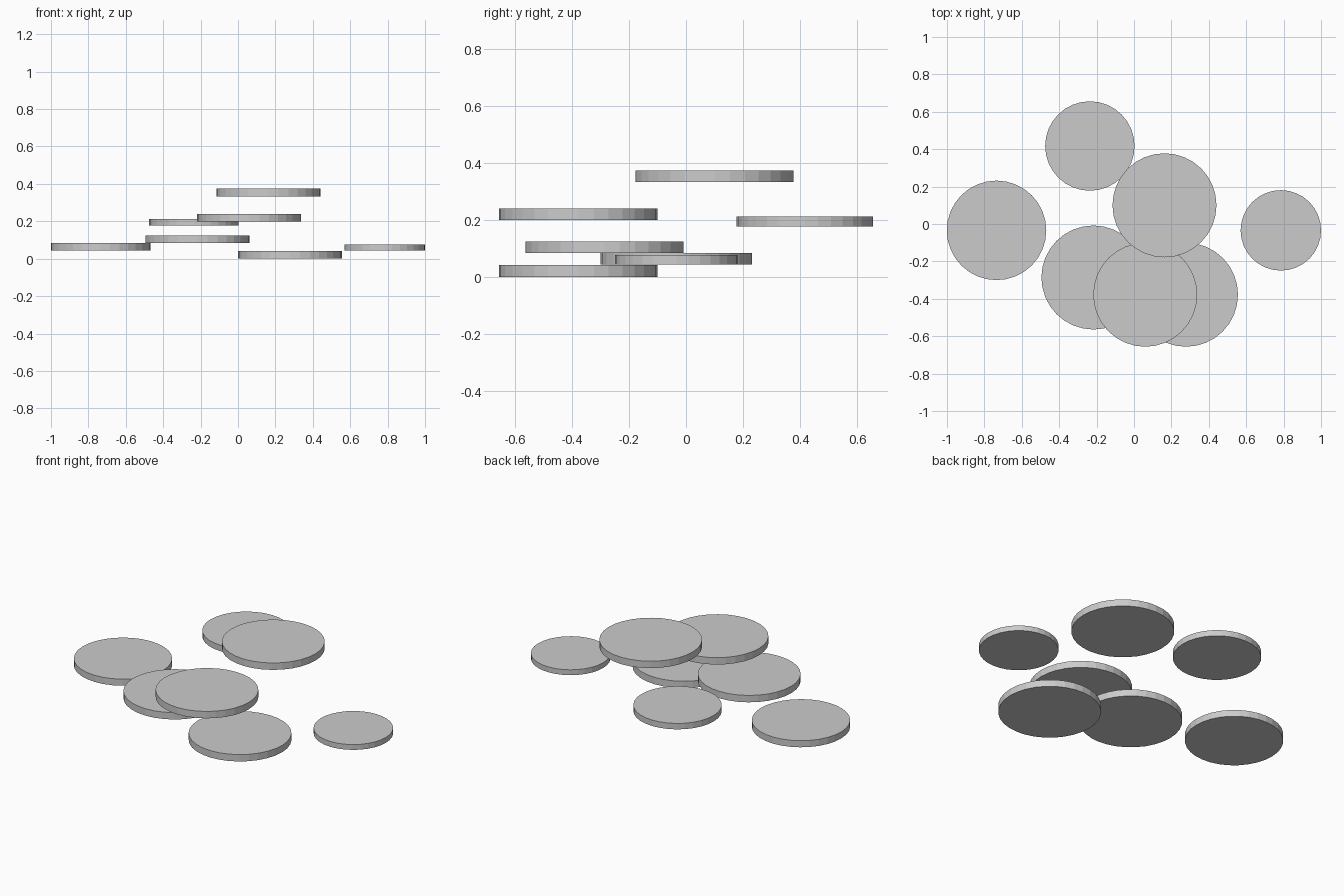
import bpy

if "Cube" in bpy.data.objects:
    bpy.data.objects.remove(bpy.data.objects["Cube"])

SIDES = 32

# name: centre x, centre y, underside z, radius
pads = {
    "left_disc": (-0.735, -0.034, 0.044, 0.266),
    "right_small_disc": (0.785, -0.034, 0.044, 0.215),
    "back_disc": (-0.236, 0.417, 0.177, 0.239),
    "top_disc": (0.163, 0.100, 0.333, 0.278),
    "front_left_disc": (-0.217, -0.286, 0.083, 0.278),
    "front_upper_disc": (0.060, -0.378, 0.199, 0.278),
    "front_bottom_disc": (0.278, -0.378, 0.0, 0.278),
}


# Flat floating disc whose thickness follows its radius
def add_disc(name, x, y, base, radius):
    thickness = radius * 0.148
    bpy.ops.mesh.primitive_cylinder_add(
        vertices=SIDES, radius=radius, depth=thickness,
        location=(x, y, base + thickness / 2))
    bpy.context.object.name = name


for name, values in pads.items():
    add_disc(name, *values)
